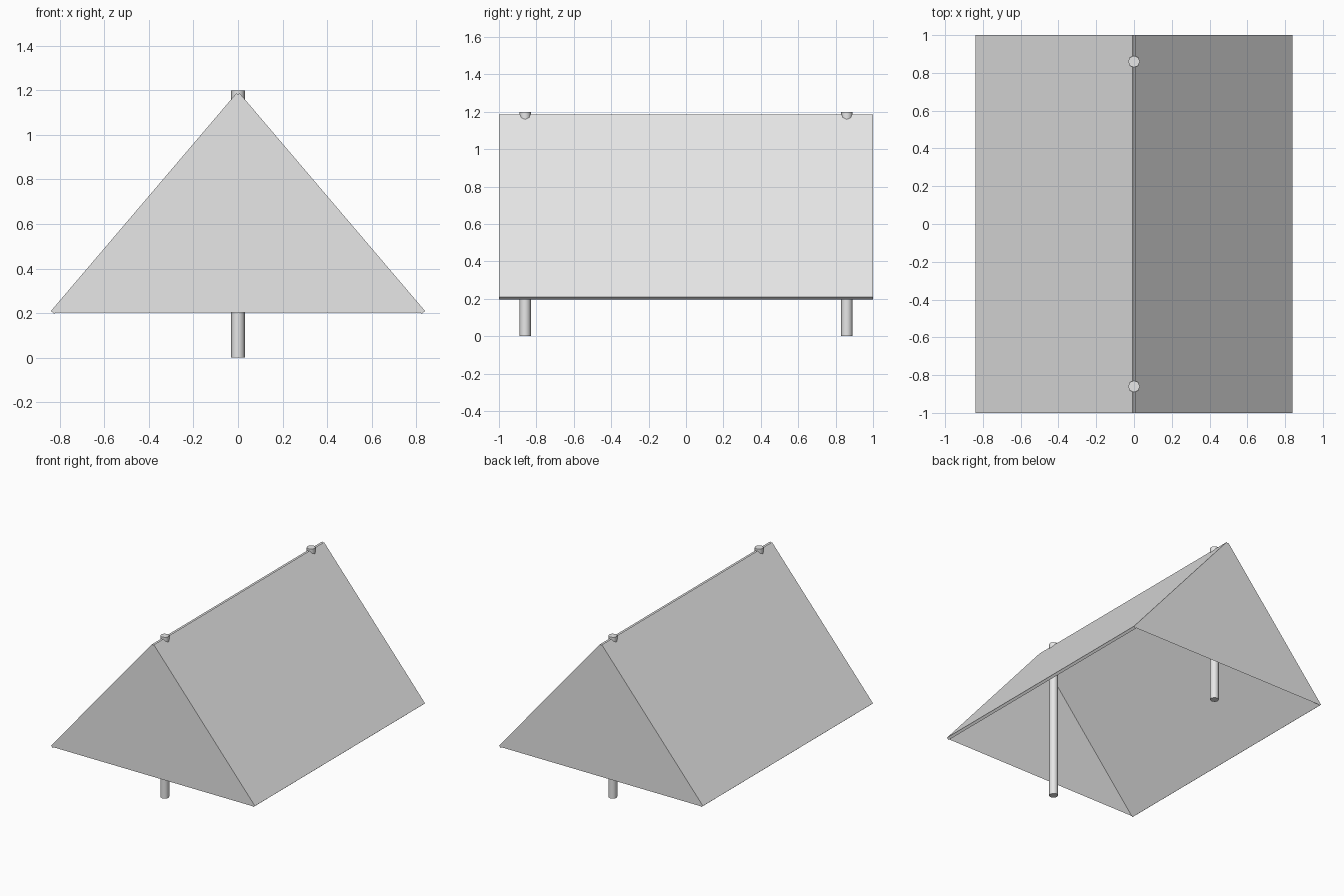
import bpy
import bmesh
from math import atan2, hypot
from mathutils import Matrix

cube = bpy.data.objects.get("Cube")
if cube:
    bpy.data.objects.remove(cube, do_unlink=True)

RIDGE_Z, EAVE_X, EAVE_Z = 1.18, 0.832, 0.203
HALF_LENGTH = 1.0
THICKNESS = 0.02


def make_material(name, colour):
    mat = bpy.data.materials.new(name)
    mat.use_nodes = True
    mat.diffuse_color = colour
    mat.node_tree.nodes["Principled BSDF"].inputs["Base Color"].default_value = colour
    return mat


grey = make_material("light grey", (0.8, 0.8, 0.8, 1))


def add_object(name, bm):
    mesh = bpy.data.meshes.new(name)
    bm.to_mesh(mesh)
    bm.free()
    mesh.materials.append(grey)
    obj = bpy.data.objects.new(name, mesh)
    bpy.context.collection.objects.link(obj)
    return obj


# Sloping roof panels, one each side of the ridge
drop = RIDGE_Z - EAVE_Z
for side, name in ((1, "left_roof_panel"), (-1, "right_roof_panel")):
    bm = bmesh.new()
    size = Matrix.Diagonal((hypot(EAVE_X, drop), 2 * HALF_LENGTH, THICKNESS, 1))
    tilt = Matrix.Rotation(side * atan2(drop, EAVE_X), 4, "Y")
    place = Matrix.Translation((side * EAVE_X / 2, 0, (RIDGE_Z + EAVE_Z) / 2))
    bmesh.ops.create_cube(bm, size=1, matrix=place @ tilt @ size)
    add_object(name, bm)

# Triangular cloth walls closing both ends
for end, name in ((-1, "front_wall"), (1, "back_wall")):
    bm = bmesh.new()
    y = end * HALF_LENGTH
    corners = [(-EAVE_X, y, EAVE_Z), (EAVE_X, y, EAVE_Z), (0, y, RIDGE_Z)]
    face = bm.faces.new([bm.verts.new(c) for c in corners])
    if end > 0:
        face.normal_flip()
    add_object(name, bm)

# Upright poles poking through the ridge
POLE_HEIGHT = 1.2
for end, name in ((-1, "front_pole"), (1, "back_pole")):
    bm = bmesh.new()
    bmesh.ops.create_cone(
        bm, cap_ends=True, segments=8, radius1=0.031, radius2=0.031, depth=POLE_HEIGHT,
        matrix=Matrix.Translation((0, end * 0.86, POLE_HEIGHT / 2)))
    for face in bm.faces:
        face.smooth = len(face.verts) == 4
    for edge in bm.edges:
        edge.smooth = all(len(f.verts) == 4 for f in edge.link_faces)
    add_object(name, bm)
